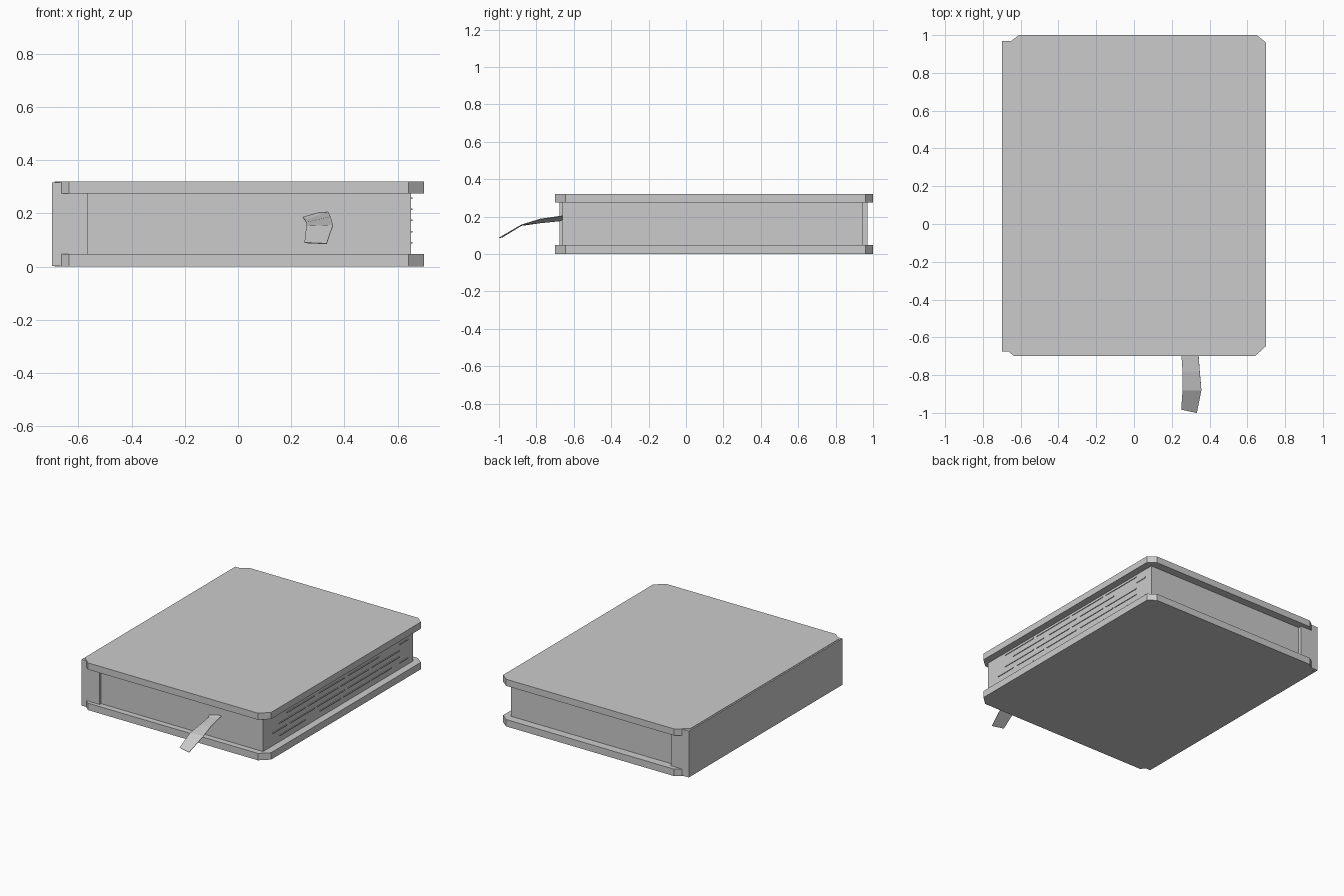
import bpy, bmesh

if "Cube" in bpy.data.objects:
    bpy.data.objects.remove(bpy.data.objects["Cube"])

grey = bpy.data.materials.new("plain grey")
grey.diffuse_color = (0.6, 0.6, 0.6, 1)
grey.use_nodes = True
grey.node_tree.nodes["Principled BSDF"].inputs["Base Color"].default_value = grey.diffuse_color


def make(name, verts, faces):
    me = bpy.data.meshes.new(name)
    me.from_pydata(verts, [], faces)
    bm = bmesh.new()
    bm.from_mesh(me)
    bmesh.ops.recalc_face_normals(bm, faces=bm.faces)
    bm.to_mesh(me)
    bm.free()
    me.materials.append(grey)
    ob = bpy.data.objects.new(name, me)
    bpy.context.collection.objects.link(ob)
    return ob


def slab(name, outline, z0, z1):
    """Extrude a flat outline upward."""
    n = len(outline)
    verts = [(x, y, z) for z in (z0, z1) for x, y in outline]
    faces = [tuple(range(n))[::-1], tuple(range(n, 2 * n))]
    faces += [(i, (i + 1) % n, (i + 1) % n + n, i + n) for i in range(n)]
    return make(name, verts, faces)


def box(name, x0, x1, y0, y1, z0, z1):
    return slab(name, [(x0, y0), (x1, y0), (x1, y1), (x0, y1)], z0, z1)


# two cover boards with cut corners
cover = [(-0.635, -0.70), (0.64, -0.70), (0.70, -0.645), (0.70, 0.96),
         (0.65, 1.0), (-0.61, 1.0), (-0.69, 0.94), (-0.69, -0.652)]
slab("bottom_cover", cover, 0.0, 0.047)
slab("top_cover", cover, 0.275, 0.32)

# spine and page block
box("spine", -0.70, -0.565, -0.675, 0.97, 0.003, 0.317)
box("pages", -0.60, 0.65, -0.66, 0.945, 0.04, 0.28)

# thin page strips on the fore edge: height -> spans along y
long_row = [(-0.49, -0.21), (-0.18, 0.14), (0.17, 0.47), (0.50, 0.80)]
rows = {
    0.258: long_row,
    0.216: [(-0.41, -0.11), (-0.06, 0.21), (0.25, 0.58), (0.80, 0.89)],
    0.174: long_row,
    0.132: [(-0.56, -0.41), (-0.37, -0.11), (-0.08, 0.21), (0.25, 0.57), (0.59, 0.80)],
    0.090: [(-0.49, -0.21), (-0.05, 0.17), (0.20, 0.48), (0.50, 0.71), (0.80, 0.89)],
}
for z, spans in rows.items():
    for a, b in spans:
        box("page_strip", 0.645, 0.655, a, b, z - 0.003, z + 0.003)

# bookmark ribbon: left and right edge points from root to tip
left = [(0.235, -0.64, 0.20), (0.25, -0.67, 0.177), (0.257, -0.78, 0.166),
        (0.257, -0.88, 0.152), (0.25, -0.982, 0.09)]
right = [(0.335, -0.64, 0.205), (0.34, -0.67, 0.203), (0.348, -0.78, 0.187),
         (0.357, -0.88, 0.156), (0.333, -1.0, 0.086)]
n = len(left)
ribbon = make("ribbon", left + right,
              [(i, i + 1, n + i + 1, n + i) for i in range(n - 1)])
mod = ribbon.modifiers.new("thickness", 'SOLIDIFY')
mod.thickness = 0.003
mod.offset = 0
